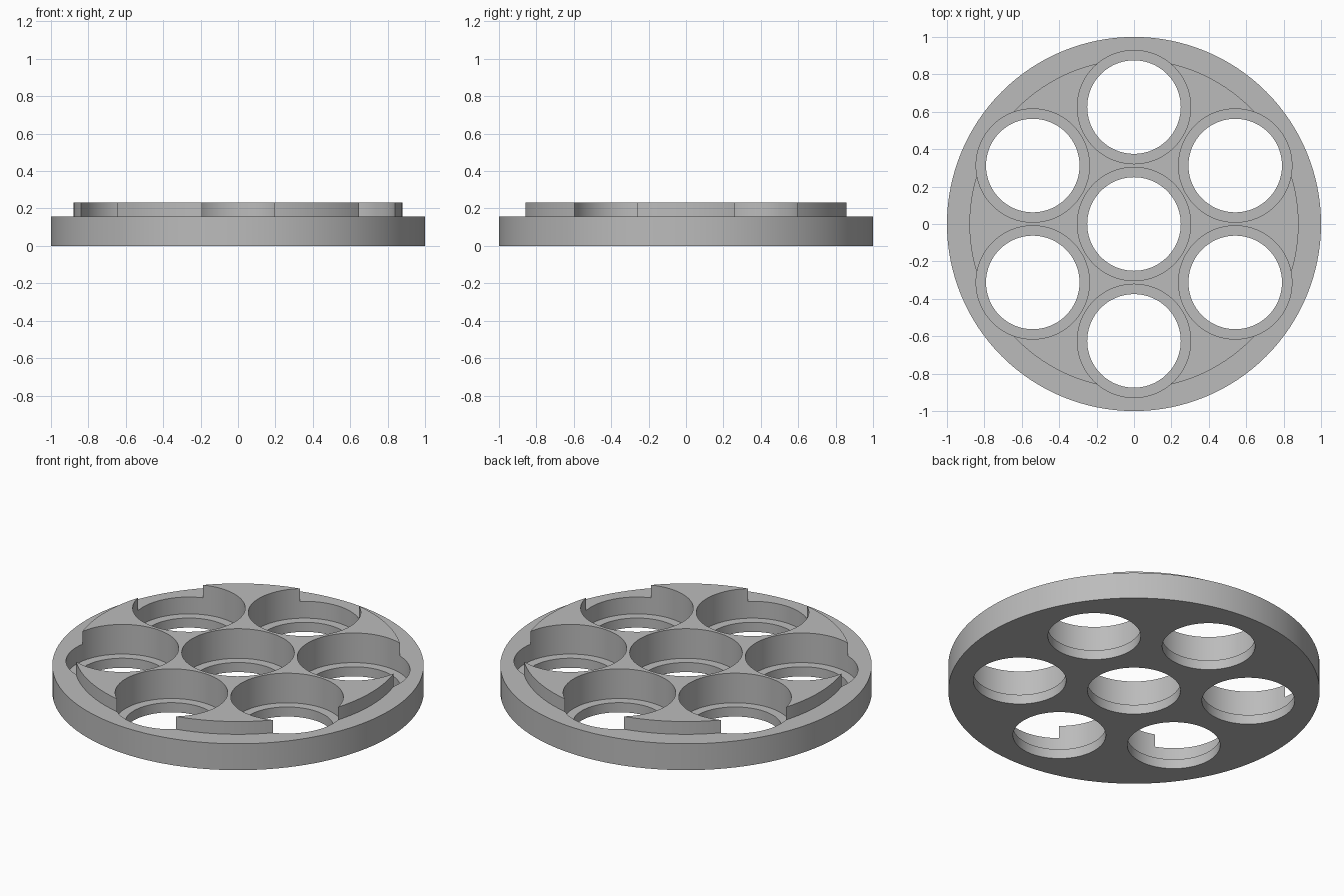
import bpy, bmesh, math

SEGMENTS = 128
BASE_TOP, RAISED_TOP, LEDGE = 0.157, 0.233, 0.057
HOLE_R, POCKET_R, RING_R = 0.25, 0.303, 0.625

if "Cube" in bpy.data.objects:
    bpy.data.objects.remove(bpy.data.objects["Cube"], do_unlink=True)

grey = bpy.data.materials.new("plain grey")
grey.use_nodes = True
colour = (0.5, 0.5, 0.5, 1)
grey.diffuse_color = colour
grey.node_tree.nodes["Principled BSDF"].inputs["Base Color"].default_value = colour


def add_stepped_round(bm, profile, cx=0, cy=0):
    """Closed solid turned from (radius, height) points, capped at both ends."""
    rings = []
    for r, z in profile:
        rings.append([bm.verts.new((cx + r * math.cos(a), cy + r * math.sin(a), z))
                      for a in (math.tau * i / SEGMENTS for i in range(SEGMENTS))])
    for low, high in zip(rings, rings[1:]):
        for i in range(SEGMENTS):
            j = (i + 1) % SEGMENTS
            bm.faces.new((low[i], low[j], high[j], high[i]))
    bm.faces.new(rings[0][::-1])
    bm.faces.new(rings[-1])


def make_object(name, bm):
    mesh = bpy.data.meshes.new(name)
    bm.to_mesh(mesh)
    bm.free()
    mesh.materials.append(grey)
    obj = bpy.data.objects.new(name, mesh)
    bpy.context.collection.objects.link(obj)
    return obj


# Round plate with a smaller raised disc on top
bm = bmesh.new()
add_stepped_round(bm, [(1, 0), (1, BASE_TOP), (0.88, BASE_TOP), (0.88, RAISED_TOP)])
plate = make_object("holder_plate", bm)

# Seven counterbored holes: one in the middle, six around it
centres = [(0, 0)]
for k in range(6):
    a = math.radians(30 + 60 * k)
    centres.append((RING_R * math.cos(a), RING_R * math.sin(a)))
bm = bmesh.new()
for cx, cy in centres:
    add_stepped_round(bm, [(HOLE_R, -0.1), (HOLE_R, LEDGE), (POCKET_R, LEDGE),
                           (POCKET_R, 0.4)], cx, cy)
cutter = make_object("hole_cutter", bm)
cutter.hide_render = True

# Cut the holes, then drop the cutter
cut = plate.modifiers.new("holes", 'BOOLEAN')
cut.operation = 'DIFFERENCE'
cut.solver = 'EXACT'
cut.object = cutter
bpy.ops.object.select_all(action='DESELECT')
bpy.context.view_layer.objects.active = plate
plate.select_set(True)
bpy.ops.object.modifier_apply(modifier=cut.name)
bpy.data.objects.remove(cutter, do_unlink=True)

bpy.ops.object.shade_smooth_by_angle(angle=math.radians(30))
